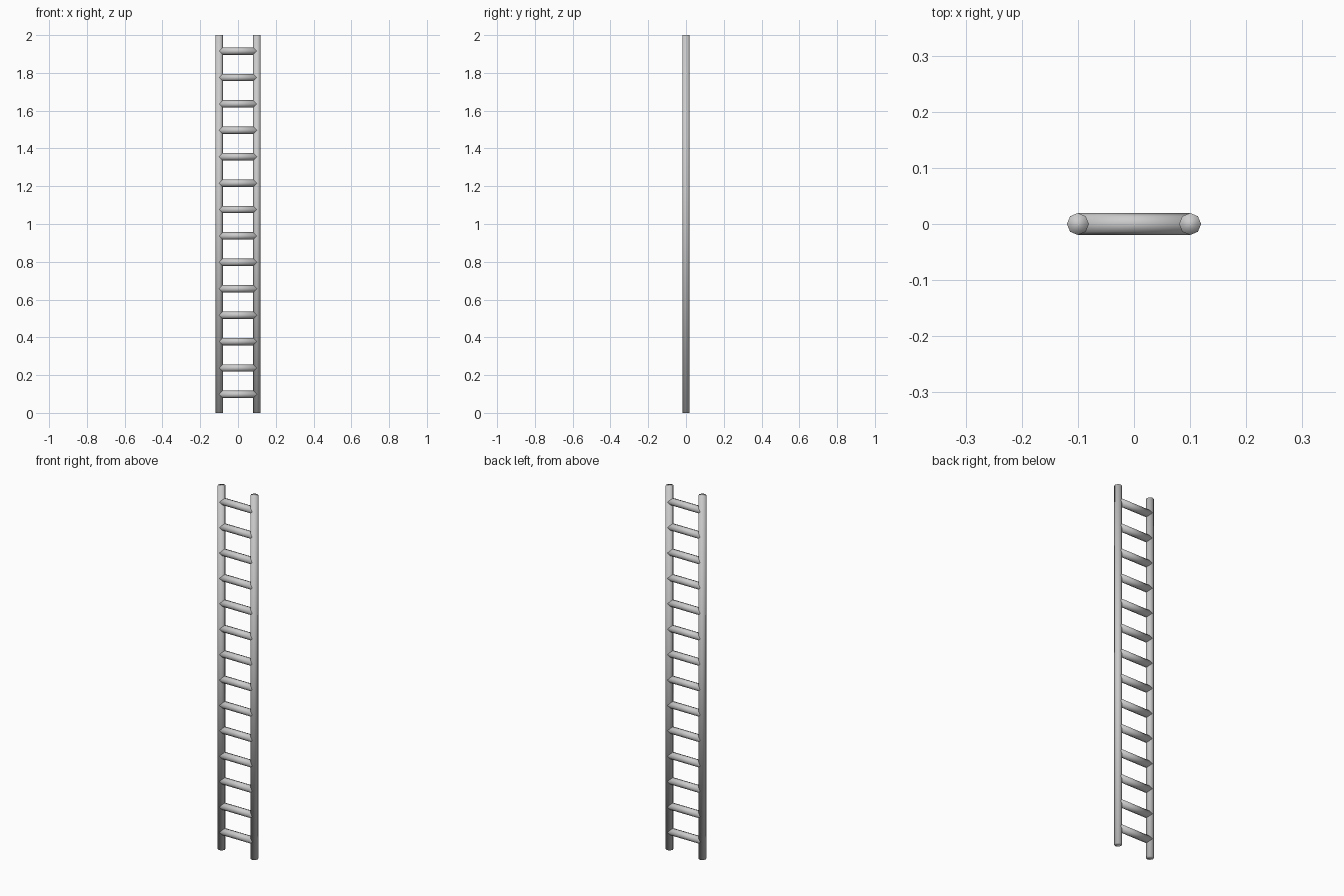
import bpy
from math import pi

cube = bpy.data.objects.get("Cube")
if cube:
    bpy.data.objects.remove(cube, do_unlink=True)

RADIUS = 0.0196
SIDES = 8
HALF_WIDTH = 0.1
RUNGS = 14
FIRST_RUNG = 0.098
RUNG_STEP = 0.1398

# Single grey finish
grey = bpy.data.materials.new("plain grey")
grey.use_nodes = True
colour = (0.6, 0.6, 0.6, 1)
grey.diffuse_color = colour
grey.node_tree.nodes["Principled BSDF"].inputs["Base Color"].default_value = colour


def bar(name, length, location, rotation=(0, 0, 0)):
    """Eight-sided rod, smooth shaded all over, including its end caps."""
    bpy.ops.mesh.primitive_cylinder_add(
        vertices=SIDES, radius=RADIUS, depth=length,
        location=location, rotation=rotation)
    rod = bpy.context.object
    rod.name = name
    rod.data.materials.append(grey)
    bpy.ops.object.shade_smooth()
    return rod


# Upright rails
for side, sign in (("left", 1), ("right", -1)):
    bar(f"{side}_rail", 2, (sign * HALF_WIDTH, 0, 1))

# Rungs, running between the rail centre lines
for i in range(RUNGS):
    z = FIRST_RUNG + i * RUNG_STEP
    bar(f"rung_{i + 1}", 2 * HALF_WIDTH, (0, 0, z), (0, pi / 2, 0))
